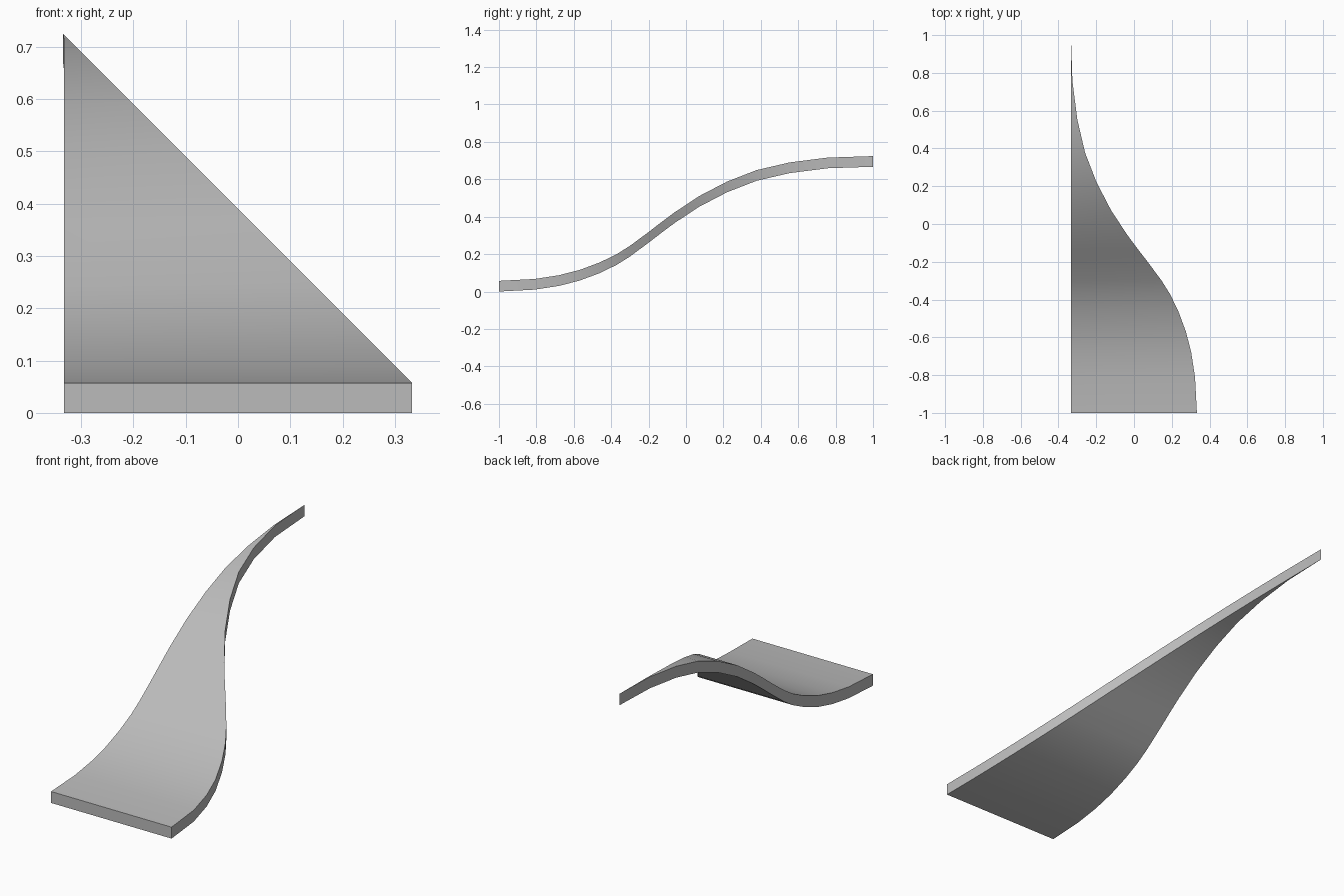
import bpy
import bmesh
import math

cube = bpy.data.objects.get("Cube")
if cube:
    bpy.data.objects.remove(cube, do_unlink=True)

# Plain grey material
grey = bpy.data.materials.new("plain grey")
grey.use_nodes = True
colour = (0.5, 0.5, 0.5, 1.0)
grey.diffuse_color = colour
grey.node_tree.nodes["Principled BSDF"].inputs["Base Color"].default_value = colour

# S-shaped side profile of the upper surface: (y, z)
PROFILE = [(-1, .057), (-.81, .067), (-.68, .087), (-.57, .115), (-.46, .156),
           (-.37, .2), (-.3, .244), (-.2, .318), (-.13, .372), (-.06, .424),
           (.07, .51), (.22, .588), (.377, .649), (.553, .69), (.757, .716),
           (1, .724)]
THICKNESS = .057
HALF_WIDTH = .333
START_Z = PROFILE[0][1]

# Curved ramp: its width shrinks by as much as it rises
bm = bmesh.new()
rings = []
for y, z in PROFILE:
    edge_x = HALF_WIDTH - (z - START_Z)
    corners = [(-HALF_WIDTH, z), (edge_x, z),
               (edge_x, z - THICKNESS), (-HALF_WIDTH, z - THICKNESS)]
    rings.append([bm.verts.new((x, y, h)) for x, h in corners])
for a, b in zip(rings, rings[1:]):
    for i in range(4):
        j = (i + 1) % 4
        bm.faces.new((a[i], a[j], b[j], b[i]))
bm.faces.new(rings[0])

# Close the tip into a single upright edge
bmesh.ops.remove_doubles(bm, verts=bm.verts, dist=.002)
bmesh.ops.recalc_face_normals(bm, faces=bm.faces)
mesh = bpy.data.meshes.new("curved_ramp")
bm.to_mesh(mesh)
bm.free()
mesh.materials.append(grey)

ramp = bpy.data.objects.new("curved_ramp", mesh)
bpy.context.collection.objects.link(ramp)
bpy.ops.object.select_all(action='DESELECT')
ramp.select_set(True)
bpy.context.view_layer.objects.active = ramp
bpy.ops.object.shade_smooth_by_angle(angle=math.radians(30))
